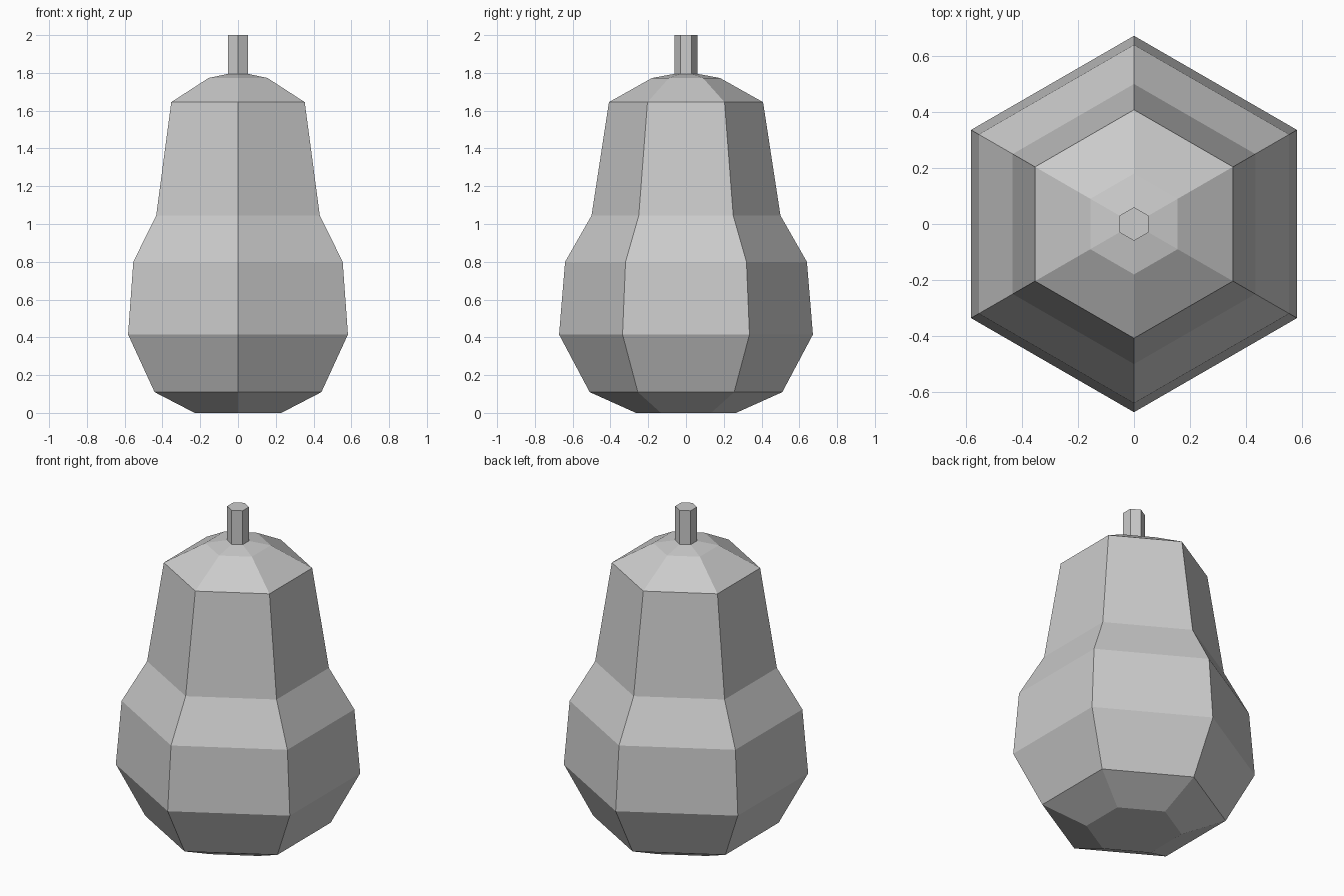
import bpy, bmesh
from math import sin, cos, tau

if "Cube" in bpy.data.objects:
    bpy.data.objects.remove(bpy.data.objects["Cube"])

SIDES = 6


def lathe(name, profile, cap_bottom=False, cap_top=False):
    """Six-sided flat-faced solid from (radius, height) pairs, corners on the y axis."""
    bm = bmesh.new()
    angles = [tau * (i / SIDES + 0.25) for i in range(SIDES)]
    rings = [[bm.verts.new((r * cos(a), r * sin(a), z)) for a in angles]
             for r, z in profile]
    for low, high in zip(rings, rings[1:]):
        for i in range(SIDES):
            j = (i + 1) % SIDES
            bm.faces.new((low[i], low[j], high[j], high[i]))
    if cap_bottom:
        bm.faces.new(rings[0][::-1])
    if cap_top:
        bm.faces.new(rings[-1])
    mesh = bpy.data.meshes.new(name)
    bm.to_mesh(mesh)
    bm.free()
    obj = bpy.data.objects.new(name, mesh)
    bpy.context.collection.objects.link(obj)
    return obj


# Pear-shaped body, ending where the stem begins
lathe("fruit_body", [(0.265, 0), (0.51, 0.11), (0.672, 0.415), (0.64, 0.80),
                     (0.50, 1.045), (0.408, 1.645), (0.18, 1.773), (0.06, 1.795)],
      cap_bottom=True)

# Straight stem
lathe("stem", [(0.06, 1.795), (0.06, 2.0)], cap_top=True)
